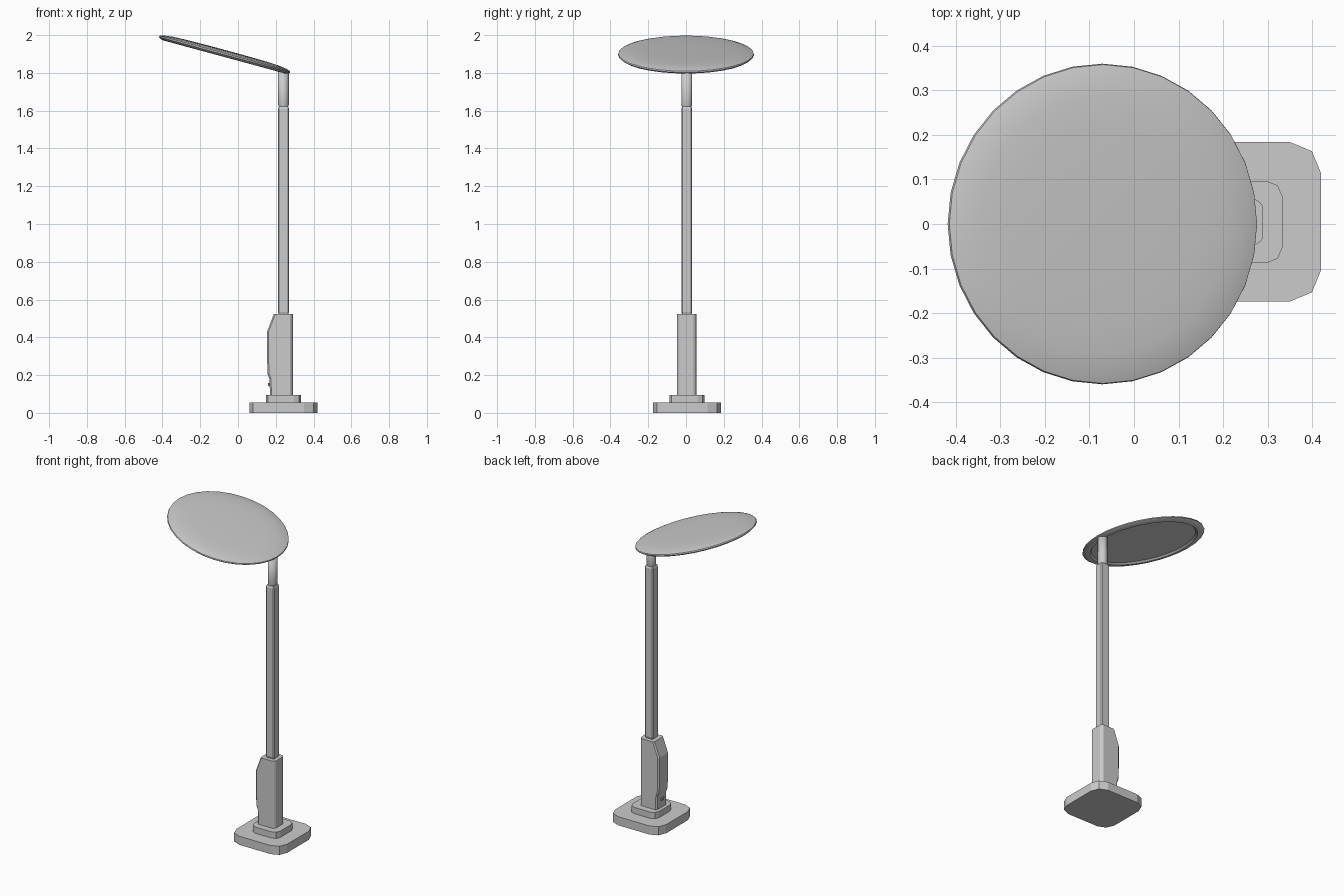
import bpy, bmesh, math
from mathutils import Matrix

if "Cube" in bpy.data.objects:
    bpy.data.objects.remove(bpy.data.objects["Cube"])

CX, CY = 0.241, 0.004   # axis of the post


def finish(name, bm, smooth=None):
    bmesh.ops.recalc_face_normals(bm, faces=bm.faces)
    mesh = bpy.data.meshes.new(name)
    bm.to_mesh(mesh)
    bm.free()
    ob = bpy.data.objects.new(name, mesh)
    bpy.context.collection.objects.link(ob)
    if smooth:
        bpy.ops.object.select_all(action='DESELECT')
        bpy.context.view_layer.objects.active = ob
        ob.select_set(True)
        bpy.ops.object.shade_smooth_by_angle(angle=math.radians(smooth))
    return ob


def loft(name, rings):
    """Skin a stack of closed point rings and cap both ends."""
    bm = bmesh.new()
    rings = [[bm.verts.new(p) for p in ring] for ring in rings]
    n = len(rings[0])
    for a, b in zip(rings, rings[1:]):
        for i in range(n):
            bm.faces.new((a[i], a[(i + 1) % n], b[(i + 1) % n], b[i]))
    bm.faces.new(rings[0])
    bm.faces.new(rings[-1])
    return finish(name, bm)


def rounded_block(name, x0, x1, y0, y1, levels, r, seg):
    """Rounded rectangle carried through (z, inset) levels."""
    rings = []
    for z, inset in levels:
        ring = []
        for q, (sx, sy) in enumerate([(1, 1), (-1, 1), (-1, -1), (1, -1)]):
            cx = (x1 - r) if sx > 0 else (x0 + r)
            cy = (y1 - r) if sy > 0 else (y0 + r)
            for i in range(seg + 1):
                a = math.pi / 2 * (q + i / seg)
                ring.append((cx + (r - inset) * math.cos(a),
                             cy + (r - inset) * math.sin(a), z))
        rings.append(ring)
    return loft(name, rings)


def housing(name, outline, x1, half_y, c):
    """Cross-sections whose -x side follows an x-z outline."""
    rings = []
    for x0, z in outline:
        half = [(x1, half_y - c), (x1 - c * 0.4, half_y - c * 0.4), (x1 - c, half_y),
                (x0 + c * 0.5, half_y), (x0, half_y - c * 0.5)]
        rings.append([(x, y + CY, z) for x, y in half + [(x, -y) for x, y in reversed(half)]])
    return loft(name, rings)


def lathe(name, profile, sides, matrix, smooth):
    bm = bmesh.new()
    verts = [bm.verts.new((r, 0, h)) for r, h in profile]
    edges = [bm.edges.new(p) for p in zip(verts, verts[1:])]
    bmesh.ops.spin(bm, geom=verts + edges, cent=(0, 0, 0), axis=(0, 0, 1),
                   angle=2 * math.pi, steps=sides, use_merge=True)
    bmesh.ops.remove_doubles(bm, verts=bm.verts, dist=1e-4)
    bmesh.ops.transform(bm, matrix=matrix, verts=bm.verts)
    return finish(name, bm, smooth)


# Stepped foot
rounded_block("base_plate", 0.060, 0.420, -0.174, 0.184, [(0, 0), (0.055, 0)], 0.07, 2)
rounded_block("base_step", 0.148, 0.334, -0.088, 0.097, [(0.055, 0), (0.095, 0)], 0.037, 2)

# Lower housing with a swollen, sloped side, and a small knob under it
housing("lower_housing", [(0.169, 0.095), (0.167, 0.18), (0.157, 0.205), (0.154, 0.28),
                          (0.154, 0.43), (0.189, 0.523)], 0.290, 0.0505, 0.016)
rounded_block("panel_knob", 0.159, 0.175, CY - 0.012, CY + 0.012,
              [(0.142, 0), (0.158, 0)], 0.004, 1)

# Square pole with slightly clipped corners
rounded_block("pole", CX - 0.029, CX + 0.029, CY - 0.029, CY + 0.029,
              [(0.52, 0.005), (0.535, 0), (1.61, 0), (1.622, 0.005)], 0.006, 1)

# Round neck, its top cut to the slope of the head
tilt = Matrix.Translation((-0.070, 0, 1.900)) @ Matrix.Rotation(math.radians(15.2), 4, 'Y')
neck = lathe("neck", [(0, 1.618), (0.024, 1.618), (0.028, 1.63), (0.028, 1.85), (0, 1.85)],
             16, Matrix.Translation((CX, CY, 0)), 35)
bm = bmesh.new()
bm.from_mesh(neck.data)
bmesh.ops.bisect_plane(bm, geom=bm.verts[:] + bm.edges[:] + bm.faces[:],
                       plane_co=tilt.translation, plane_no=tilt.col[2].to_3d(),
                       clear_outer=True)
bmesh.ops.holes_fill(bm, edges=[e for e in bm.edges if e.is_boundary])
bm.to_mesh(neck.data)
bm.free()

# Tilted domed head with a recessed underside
lathe("lamp_head",
      [(0, 0.021), (0.12, 0.0205), (0.22, 0.019), (0.29, 0.016), (0.335, 0.010),
       (0.358, 0.003), (0.360, -0.004), (0.350, -0.012), (0.335, -0.016), (0.318, -0.016),
       (0.308, -0.005), (0, -0.005)], 32, tilt, 35)
